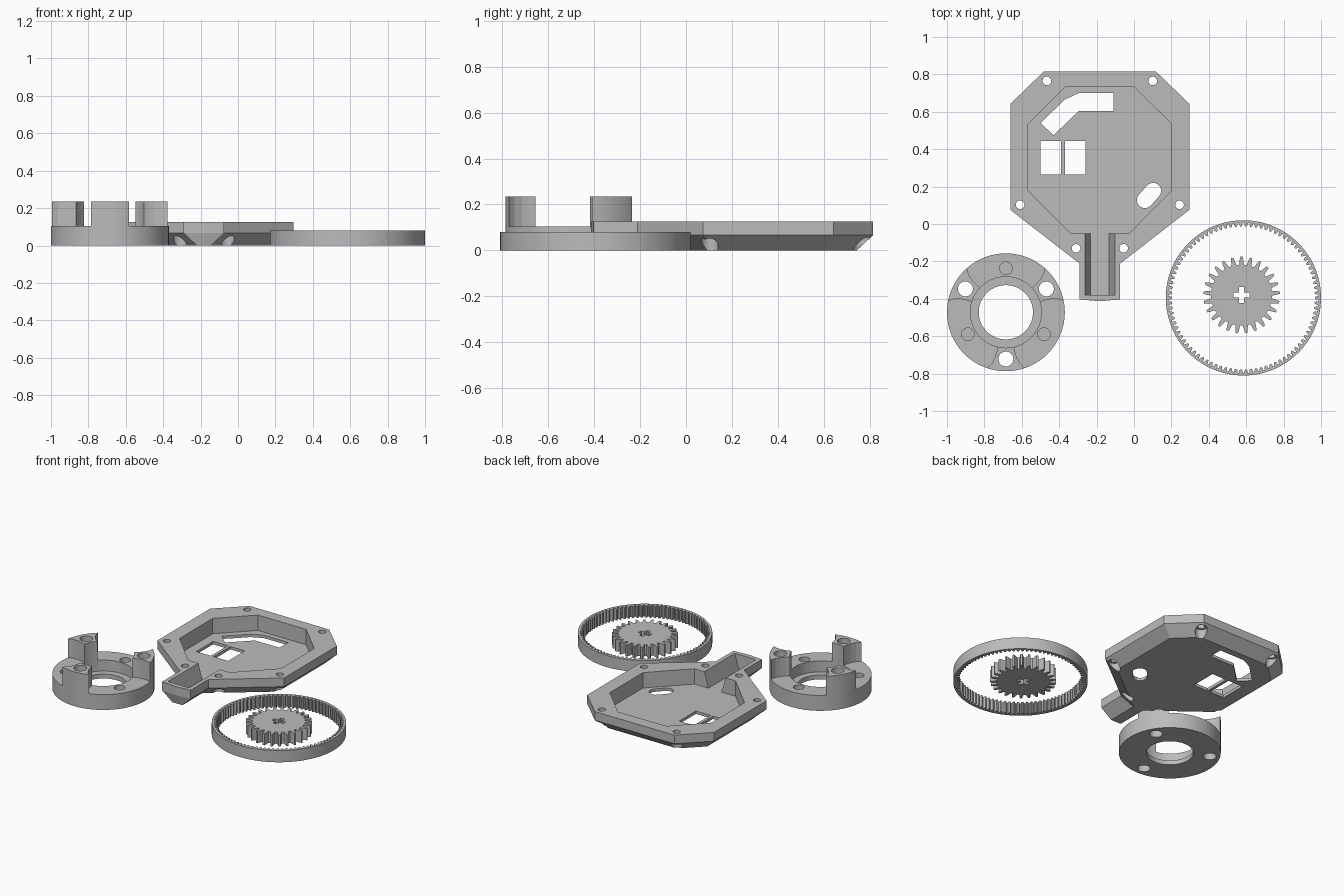
import bpy, bmesh, math
from math import sin, cos, pi, radians
from mathutils import Vector

if "Cube" in bpy.data.objects:
    bpy.data.objects.remove(bpy.data.objects["Cube"])

grey = bpy.data.materials.new("light_grey")
grey.diffuse_color = (0.5, 0.5, 0.5, 1)
grey.use_nodes = True
grey.node_tree.nodes["Principled BSDF"].inputs["Base Color"].default_value = grey.diffuse_color


def loft(name, layers):
    """Closed solid through a stack of (outline, z) with equal point counts."""
    bm = bmesh.new()
    rings = [[bm.verts.new((x, y, z)) for x, y in pts] for pts, z in layers]
    n = len(rings[0])
    for a, b in zip(rings, rings[1:]):
        for i in range(n):
            j = (i + 1) % n
            bm.faces.new((a[i], a[j], b[j], b[i]))
    bm.faces.new(rings[0][::-1])
    bm.faces.new(rings[-1])
    bmesh.ops.recalc_face_normals(bm, faces=bm.faces[:])
    me = bpy.data.meshes.new(name)
    bm.to_mesh(me)
    bm.free()
    me.materials.append(grey)
    ob = bpy.data.objects.new(name, me)
    bpy.context.collection.objects.link(ob)
    return ob


def prism(name, pts, z0, z1):
    return loft(name, [(pts, z0), (pts, z1)])


def circle(cx, cy, r, n=32):
    return [(cx + r * cos(2 * pi * i / n), cy + r * sin(2 * pi * i / n)) for i in range(n)]


def cut(ob, cutters):
    """Subtract each cutter and remove it."""
    bpy.context.view_layer.objects.active = ob
    for c in cutters:
        c.hide_render = True
        m = ob.modifiers.new("cut", 'BOOLEAN')
        m.operation, m.solver, m.object = 'DIFFERENCE', 'EXACT', c
        bpy.ops.object.modifier_apply(modifier=m.name)
        bpy.data.objects.remove(c)


def inset(pts, d):
    """Move every edge of a clockwise outline inward by d."""
    out = []
    n = len(pts)
    for i in range(n):
        p0, p, p1 = (Vector(pts[k % n]) for k in (i - 1, i, i + 1))
        a, b = (p - p0).normalized(), (p1 - p).normalized()
        na, nb = Vector((a.y, -a.x)), Vector((b.y, -b.x))
        out.append(tuple(p + (na + nb) * d / (1 + na.dot(nb))))
    return out


# Tray: octagonal body with a spout, tapering underneath
MX = -0.1825  # symmetry line of the tray


def mirrored(half):
    """Right half (offsets from the symmetry line, top to bottom) to full clockwise outline."""
    right = [(MX + x, y) for x, y in half]
    left = [(MX - x, y) for x, y in reversed(half) if x > 0]
    return right + left


outline = mirrored([(0.30, 0.815), (0.478, 0.643), (0.478, 0.075), (0.108, -0.212),
                    (0.108, -0.403), (0, -0.413)])
base = [(x, max(y, -0.392)) for x, y in inset(outline, 0.07)]
base = [(x, -0.392 if y < -0.3 else y) for x, y in base]
tray = loft("tray", [(base, 0), (outline, 0.066), (outline, 0.125)])

pocket = mirrored([(0.182, 0.735), (0.383, 0.535), (0.383, 0.178), (0.155, -0.052)])
cutters = [prism("pocket", pocket, 0.02, 0.3)]

# Channel in the spout with sloping walls
channel = [[(MX - w, -0.38), (MX + w, -0.38), (MX + w, 0.05), (MX - w, 0.05)]
           for w in (0.05, 0.08, 0.08)]
cutters.append(loft("channel", list(zip(channel, (0.02, 0.125, 0.3)))))

# Floor windows
for x0, x1 in ((-0.5, -0.39), (-0.37, -0.26)):
    cutters.append(prism("window", [(x0, 0.265), (x1, 0.265), (x1, 0.445), (x0, 0.445)], -0.1, 0.1))
bent = [(-0.5, 0.54), (-0.37, 0.665), (-0.295, 0.70), (-0.11, 0.70),
        (-0.11, 0.605), (-0.295, 0.605), (-0.43, 0.475)]
cutters.append(prism("bent_window", bent, -0.1, 0.1))
slot = [(0.102 + 0.043 * cos(radians(a)), 0.177 + 0.043 * sin(radians(a))) for a in range(-42, 139, 20)]
slot += [(0.058 + 0.043 * cos(radians(a)), 0.128 + 0.043 * sin(radians(a))) for a in range(138, 319, 20)]
cutters.append(prism("slot", slot, -0.1, 0.1))

# Screw holes with wider bores from below
for dx, y in ((0.283, 0.765), (0.426, 0.103), (0.127, -0.13)):
    for s in (-1, 1):
        cutters.append(prism("screw_hole", circle(MX + s * dx, y, 0.023, 24), -0.1, 0.3))
        cutters.append(prism("screw_bore", circle(MX + s * dx, y, 0.037, 24), -0.1, 0.062))
cut(tray, cutters)

# Round hub with stepped bore
HX, HY, HR = -0.685, -0.472, 0.315


def polar(r, a):
    return (HX + r * cos(a), HY + r * sin(a))


hub = prism("hub", circle(HX, HY, HR, 96), 0, 0.105)
cutters = [prism("hub_bore", circle(HX, HY, 0.19, 64), 0.03, 0.3),
           prism("hub_hole", circle(HX, HY, 0.145, 64), -0.1, 0.3)]
for deg in (30, 150, 270):
    cutters.append(prism("post_hole", circle(*polar(0.25, radians(deg)), 0.04), -0.1, 0.4))
    cutters.append(prism("blind_hole", circle(*polar(0.235, radians(deg + 60)), 0.034), 0.03, 0.3))
cut(hub, cutters)

# Three flared posts on the hub
for k, deg in enumerate((30, 150, 270)):
    a = radians(deg)
    side = [(0.19, 13.5), (0.22, 13.0), (0.25, 13.6), (0.285, 15.6)]  # radius, half angle
    pts = [polar(0.19, a + radians(t)) for t in (-7, 0, 7)]
    pts += [polar(r, a + radians(t)) for r, t in side]
    pts += [polar(HR, a + radians(t)) for t in (18.75, 15, 11.25, 7.5, 3.75, 0,
                                                -3.75, -7.5, -11.25, -15, -18.75)]
    pts += [polar(r, a - radians(t)) for r, t in reversed(side)]
    post = prism("post_%d" % (k + 1), pts, 0.105, 0.234)
    cut(post, [prism("post_hole", circle(*polar(0.25, a), 0.04), 0, 0.4)])


# Toothed outline: per tooth, (fraction of pitch, radius) pairs
def gear_outline(cx, cy, n, tooth):
    return [(cx + r * cos(2 * pi * (i + f) / n + pi / 2), cy + r * sin(2 * pi * (i + f) / n + pi / 2))
            for i in range(n) for f, r in tooth]


# Ring gear with internal teeth
RX, RY = 0.585, -0.395
ring = prism("ring_gear", circle(RX, RY, 0.415, 120), 0, 0.08)
teeth = [(-0.36, 0.382), (-0.2, 0.391), (-0.13, 0.402), (0.13, 0.402), (0.2, 0.391), (0.36, 0.382)]
cut(ring, [prism("ring_teeth", gear_outline(RX, RY, 90, teeth), -0.1, 0.2)])

# Small spur gear with a cross-shaped shaft hole
GX, GY = 0.575, -0.38
teeth = [(-0.33, 0.163), (-0.24, 0.178), (-0.2, 0.19), (-0.11, 0.205),
         (0.11, 0.205), (0.2, 0.19), (0.24, 0.178), (0.33, 0.163)]
spur = prism("spur_gear", gear_outline(GX, GY, 25, teeth), 0, 0.08)
w, h = 0.014, 0.042
cross = [(-w, -h), (w, -h), (w, -w), (h, -w), (h, w), (w, w),
         (w, h), (-w, h), (-w, w), (-h, w), (-h, -w), (-w, -w)]
cut(spur, [prism("cross", [(GX + x, GY + y) for x, y in cross], -0.1, 0.2)])
